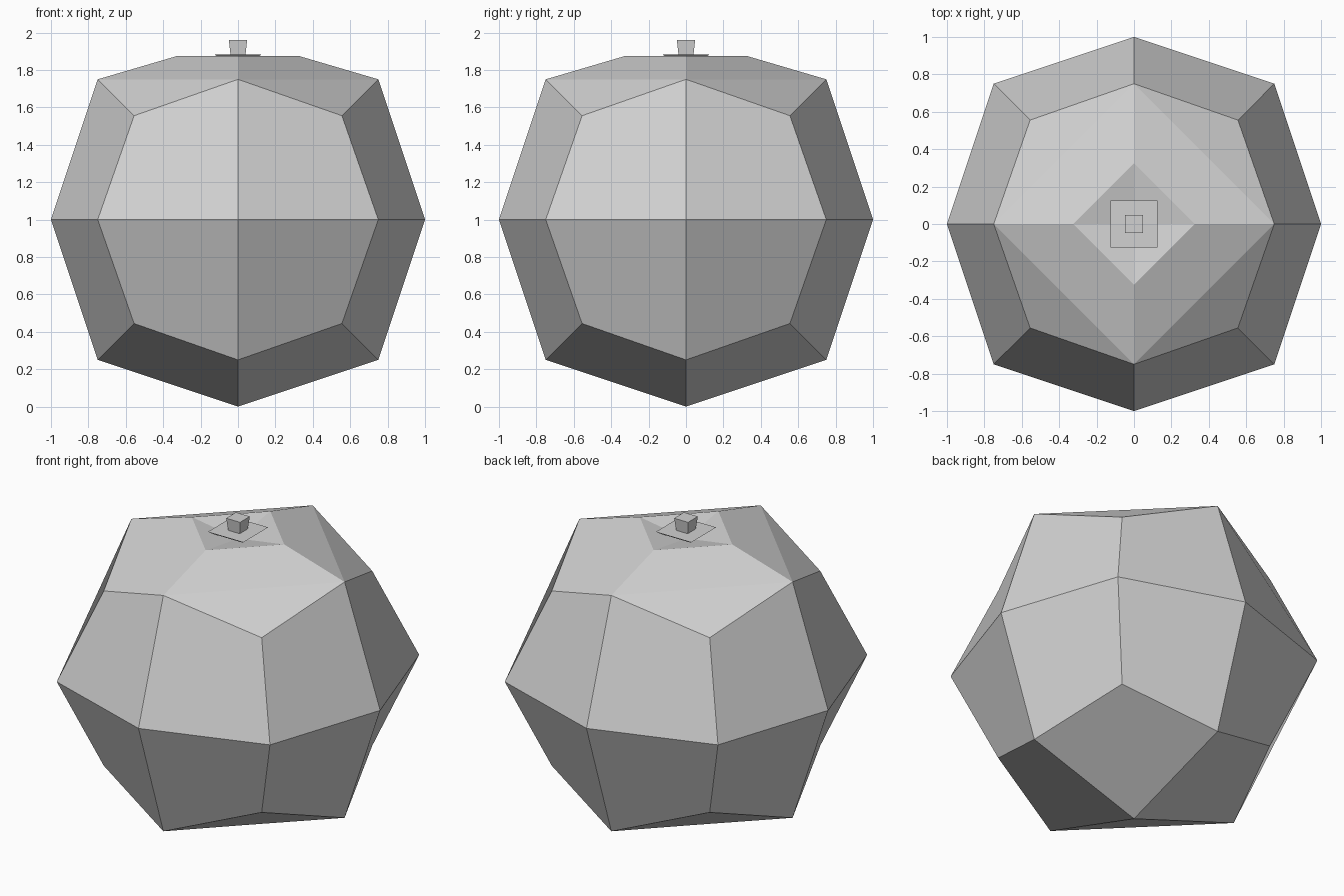
import bpy
import bmesh
import math

if "Cube" in bpy.data.objects:
    bpy.data.objects.remove(bpy.data.objects["Cube"], do_unlink=True)

grey = bpy.data.materials.new("light grey")
grey.use_nodes = True
colour = (0.64, 0.64, 0.64, 1)
grey.diffuse_color = colour
grey.node_tree.nodes["Principled BSDF"].inputs["Base Color"].default_value = colour


def finish(bm, name):
    """Turn a bmesh into a flat shaded object."""
    bmesh.ops.recalc_face_normals(bm, faces=bm.faces)
    mesh = bpy.data.meshes.new(name)
    bm.to_mesh(mesh)
    bm.free()
    mesh.materials.append(grey)
    obj = bpy.data.objects.new(name, mesh)
    bpy.context.collection.objects.link(obj)
    return obj


def square_frustum(name, bottom_half, top_half, z0, z1):
    """Square block whose top and bottom have different half widths."""
    bm = bmesh.new()
    bmesh.ops.create_cube(bm, size=2)
    for v in bm.verts:
        top = v.co.z > 0
        half = top_half if top else bottom_half
        v.co.x *= half
        v.co.y *= half
        v.co.z = z1 if top else z0
    return finish(bm, name)


# Body: a cube split once on every side and rounded towards a ball
bm = bmesh.new()
bmesh.ops.create_cube(bm, size=2)
bmesh.ops.subdivide_edges(bm, edges=bm.edges[:], cuts=1, use_grid_fill=True)
rounding = {1: 1.0, 2: 0.75, 3: 5 / 9}
for v in bm.verts:
    v.co *= rounding[sum(abs(c) > 0.5 for c in v.co)]
    v.co.z += 1

# Open the crown and rebuild it as a bevelled diamond with a shallow pit
peak = max(bm.verts, key=lambda v: v.co.z)
bmesh.ops.delete(bm, geom=[peak], context="VERTS")
border = {v for e in bm.edges if e.is_boundary for v in e.verts}
border = sorted(border, key=lambda v: math.atan2(v.co.y, v.co.x) % (2 * math.pi - 1e-4))
mids = [v for v in border if min(abs(v.co.x), abs(v.co.y)) < 0.01]
corners = [v for v in border if v not in mids]
rim = []
for v in mids:
    scale = 0.325 / 0.75
    rim.append(bm.verts.new((v.co.x * scale, v.co.y * scale, 1.875)))
pit = bm.verts.new((0, 0, 1.825))
for i, v in enumerate(mids):
    j = (i + 1) % 4
    middle = (v.co + mids[j].co) / 2
    corner = min(corners, key=lambda c: (c.co - middle).length)
    bm.faces.new((v, corner, mids[j]))
    bm.faces.new((v, mids[j], rim[j], rim[i]))
    bm.faces.new((rim[i], rim[j], pit))
finish(bm, "body")

# Cap plate resting over the pit, with the small stem on it
square_frustum("cap_plate", 0.095, 0.125, 1.862, 1.882)
square_frustum("stem", 0.04, 0.049, 1.88, 1.96)
